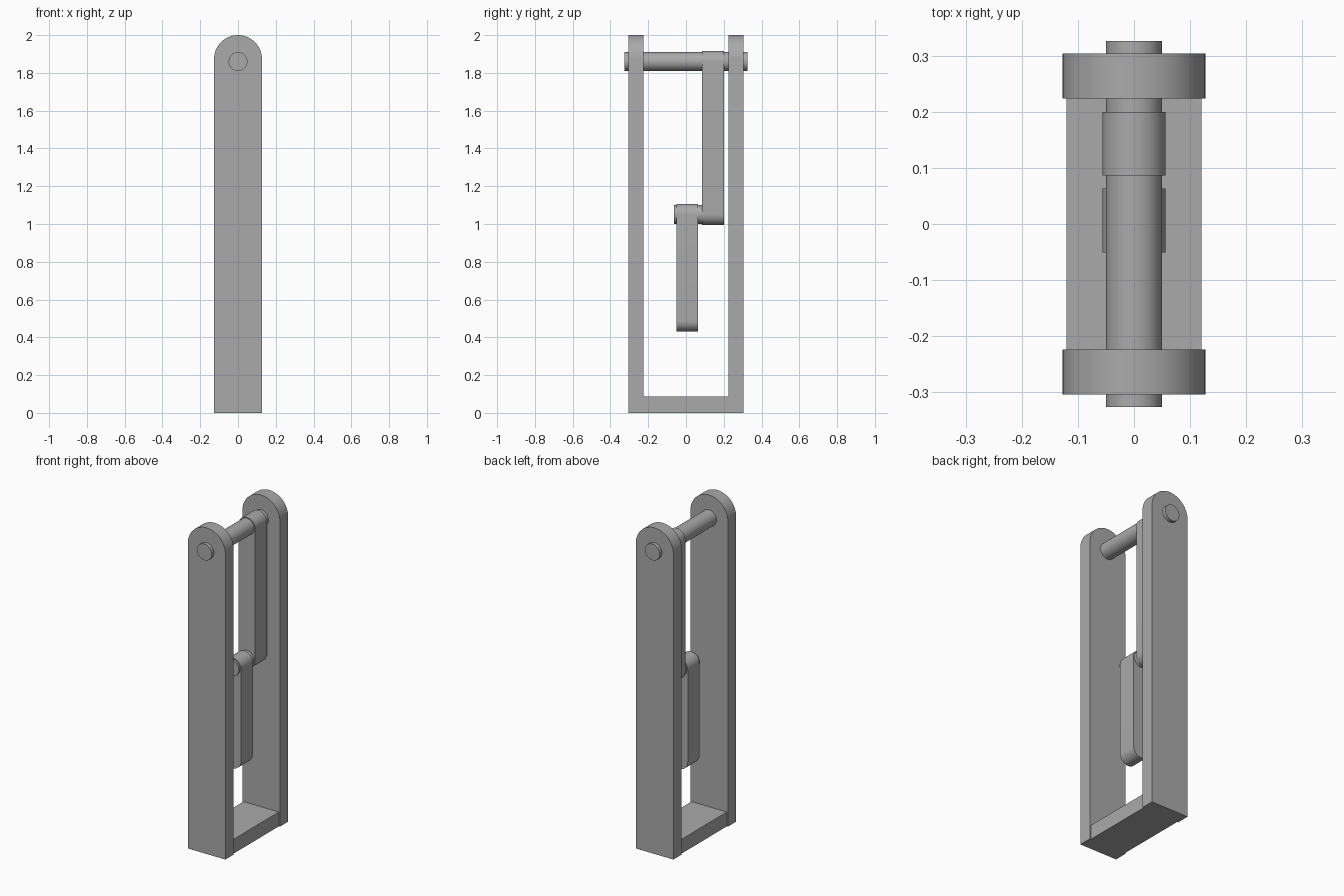
import bpy, bmesh, math

cube = bpy.data.objects.get("Cube")
if cube:
    bpy.data.objects.remove(cube, do_unlink=True)

grey = bpy.data.materials.new("steel grey")
grey.use_nodes = True
colour = (0.4, 0.4, 0.4, 1)
grey.diffuse_color = colour
grey.node_tree.nodes["Principled BSDF"].inputs["Base Color"].default_value = colour


def arc(radius, z, start, end, steps=32):
    """Points of an arc in the XZ plane, centred on x = 0."""
    angles = [math.radians(start + (end - start) * i / steps) for i in range(steps + 1)]
    return [(radius * math.cos(a), z + radius * math.sin(a)) for a in angles]


def extrude_part(name, outline, y0, y1):
    """Extrude an XZ outline from y0 to y1."""
    bm = bmesh.new()
    face = bm.faces.new([bm.verts.new((x, y0, z)) for x, z in outline])
    result = bmesh.ops.extrude_face_region(bm, geom=[face])
    moved = [v for v in result["geom"] if isinstance(v, bmesh.types.BMVert)]
    bmesh.ops.translate(bm, verts=moved, vec=(0, y1 - y0, 0))
    bmesh.ops.recalc_face_normals(bm, faces=bm.faces)
    mesh = bpy.data.meshes.new(name)
    bm.to_mesh(mesh)
    bm.free()
    mesh.materials.append(grey)
    obj = bpy.data.objects.new(name, mesh)
    bpy.context.collection.objects.link(obj)
    bpy.ops.object.select_all(action="DESELECT")
    obj.select_set(True)
    bpy.context.view_layer.objects.active = obj
    bpy.ops.object.shade_smooth_by_angle(angle=math.radians(30))
    return obj


def link(name, top, bottom, y0, y1, radius=0.056):
    """Bar with fully rounded ends."""
    outline = arc(radius, top, 0, 180) + arc(radius, bottom, 180, 360)
    extrude_part(name, outline, y0, y1)


def pin(name, z, y0, y1, radius=0.05):
    extrude_part(name, arc(radius, z, 0, 360, 48)[:-1], y0, y1)


# Frame: two round-topped uprights joined by a base
half = 0.127
upright = [(-half, 0), (half, 0)] + arc(half, 2 - half, 0, 180)
extrude_part("front_upright", upright, -0.304, -0.224)
extrude_part("back_upright", upright, 0.224, 0.304)
extrude_part("base", [(-0.12, 0), (0.12, 0), (0.12, 0.088), (-0.12, 0.088)], -0.224, 0.224)

# Pivots and swinging links
shaft_z, joint_z = 1.86, 1.05
pin("top_shaft", shaft_z, -0.326, 0.326)
link("upper_link", shaft_z, joint_z, 0.086, 0.2)
pin("joint_pin", joint_z, -0.063, 0.199)
link("lower_link", joint_z, 0.486, -0.051, 0.063)
